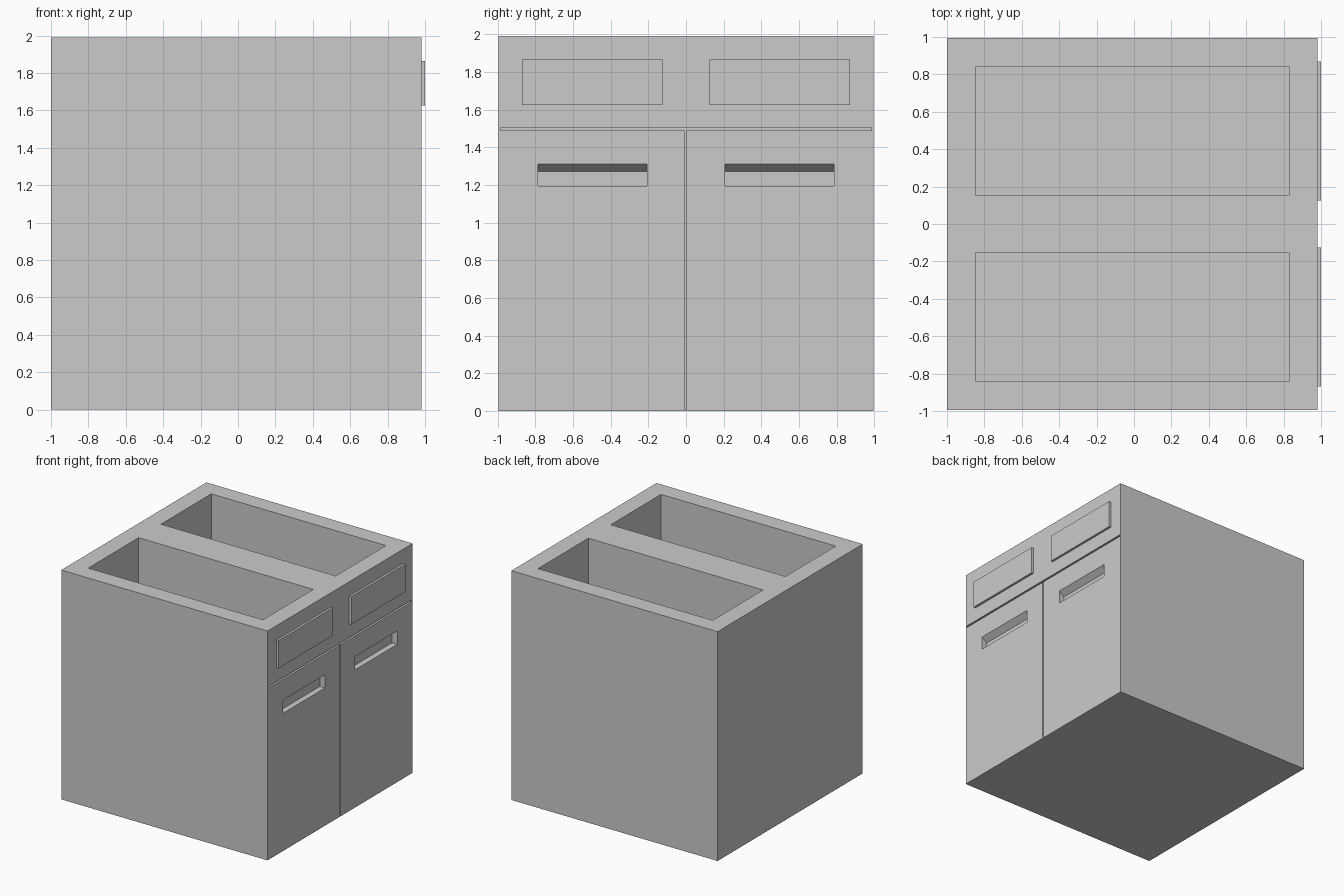
import bpy, bmesh

if "Cube" in bpy.data.objects:
    bpy.data.objects.remove(bpy.data.objects["Cube"])

FRONT = 0.98   # x of the door face


def prism(name, profile, y0, y1):
    """Extrude an (x, z) profile along y."""
    bm = bmesh.new()
    face = bm.faces.new([bm.verts.new((x, y0, z)) for x, z in profile])
    ext = bmesh.ops.extrude_face_region(bm, geom=[face])
    verts = [g for g in ext["geom"] if isinstance(g, bmesh.types.BMVert)]
    bmesh.ops.translate(bm, verts=verts, vec=(0, y1 - y0, 0))
    bmesh.ops.recalc_face_normals(bm, faces=bm.faces)
    mesh = bpy.data.meshes.new(name)
    bm.to_mesh(mesh)
    bm.free()
    obj = bpy.data.objects.new(name, mesh)
    bpy.context.collection.objects.link(obj)
    return obj


def box(name, x0, x1, y0, y1, z0, z1):
    return prism(name, [(x0, z0), (x1, z0), (x1, z1), (x0, z1)], y0, y1)


def cut(target, cutter):
    mod = target.modifiers.new("cut", "BOOLEAN")
    mod.operation = "DIFFERENCE"
    mod.solver = "EXACT"
    mod.object = cutter
    bpy.context.view_layer.objects.active = target
    bpy.ops.object.modifier_apply(modifier=mod.name)
    bpy.data.objects.remove(cutter)


# Cabinet body
cabinet = box("cabinet", -1, FRONT, -0.995, 0.995, 0, 1.99)

# Seams between the upper panel and the two doors
cut(cabinet, box("panel_seam", FRONT - 0.02, 1.1, -0.985, 0.985, 1.488, 1.503))
cut(cabinet, box("door_seam", FRONT - 0.02, 1.1, -0.007, 0.003, 0.01, 1.495))

handle_profile = [(1.03, 1.35), (FRONT - 0.05, 1.27),
                  (FRONT - 0.05, 1.195), (1.03, 1.195)]

for side, label in ((-1, "left"), (1, "right")):
    # Open basin in the top
    y0, y1 = sorted((side * 0.153, side * 0.843))
    cut(cabinet, box("basin", -0.847, 0.83, y0, y1, 1.4, 2.2))

    # Recessed door handle with sloping top
    y0, y1 = sorted((side * 0.207, side * 0.785))
    cut(cabinet, prism("handle_recess", handle_profile, y0, y1))

    # Raised plate on the upper panel
    y0, y1 = sorted((side * 0.125, side * 0.87))
    box(label + "_plate", FRONT - 0.01, 1.0, y0, y1, 1.625, 1.865)
